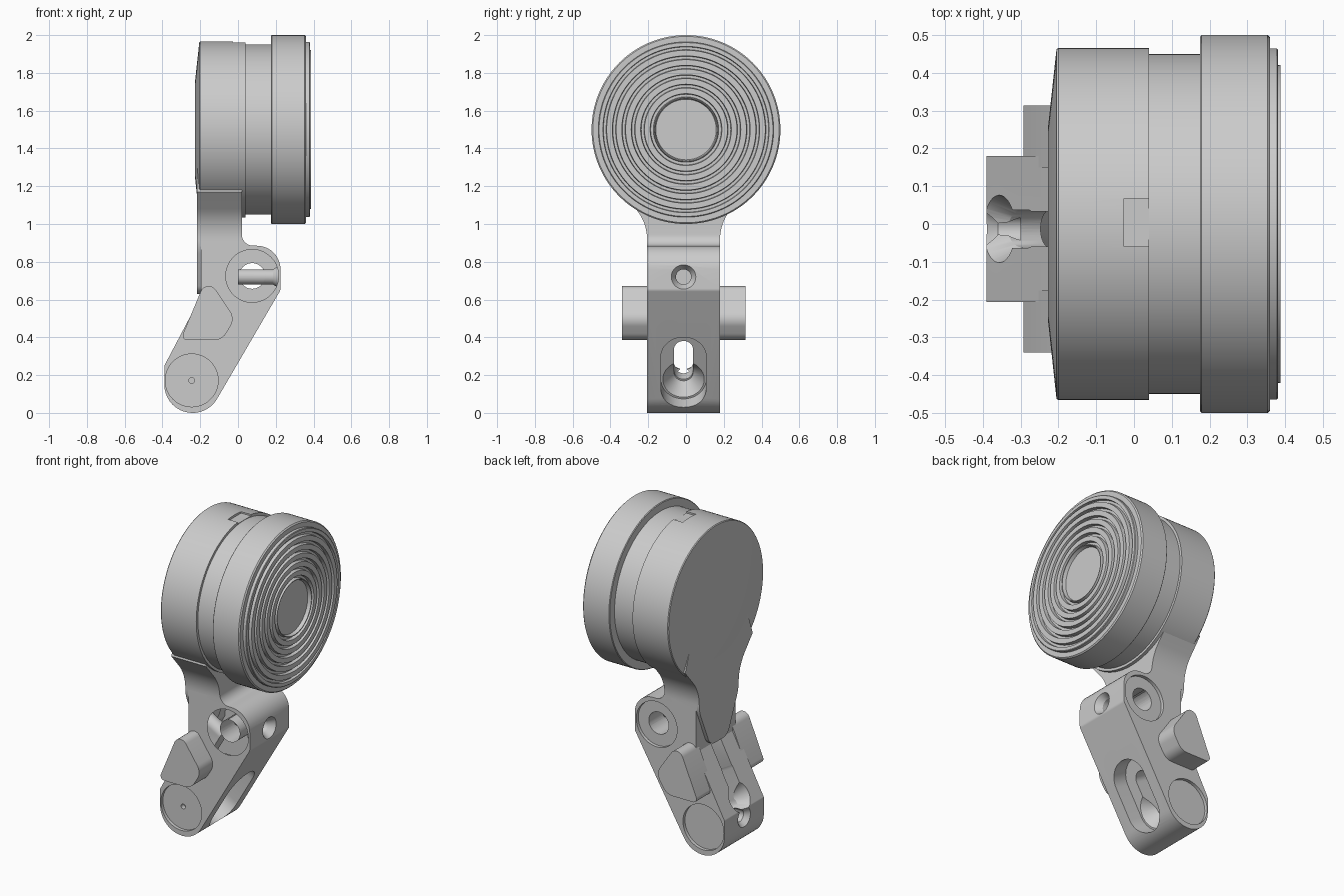
import bpy, bmesh, math
from mathutils import Matrix, Vector

cube = bpy.data.objects.get("Cube")
if cube:
    bpy.data.objects.remove(cube, do_unlink=True)

grey = bpy.data.materials.new("plain grey")
grey.use_nodes = True
COLOUR = (0.6, 0.6, 0.6, 1)
grey.diffuse_color = COLOUR
grey.node_tree.nodes["Principled BSDF"].inputs["Base Color"].default_value = COLOUR


def frame(x, y, origin=(0, 0, 0)):
    """Local axes: the profile lies in x-y and is extruded along z."""
    x, y = Vector(x).normalized(), Vector(y).normalized()
    m = Matrix((x, y, x.cross(y))).transposed().to_4x4()
    m.translation = origin
    return m


MID = -0.013                      # arm centre line in y
HALF = 0.193                      # arm half width
DRUM = frame((0, 1, 0), (0, 0, 1), (0, 0, 1.5))
NECK = frame((0, 1, 0), (0, 0, 1), (0, MID, 0))
SIDE = frame((1, 0, 0), (0, 0, 1), (0, MID, 0))
SLOPE = frame((0, 1, 0), (0.504, 0, 0.864), (-0.09, MID, 0.11))


def at(m, x, y, z=0):
    return m @ Matrix.Translation((x, y, z))


def finish(name, bm, m):
    bmesh.ops.recalc_face_normals(bm, faces=bm.faces)
    bm.transform(m)
    me = bpy.data.meshes.new(name)
    bm.to_mesh(me)
    bm.free()
    ob = bpy.data.objects.new(name, me)
    bpy.context.collection.objects.link(ob)
    me.materials.append(grey)
    return ob


def rounded(corners, steps=10):
    """Polygon from (x, y, fillet radius) corners."""
    out = []
    for i, (x, y, r) in enumerate(corners):
        p = Vector((x, y))
        if not r:
            out.append(p)
            continue
        a = (Vector(corners[i - 1][:2]) - p).normalized()
        b = (Vector(corners[(i + 1) % len(corners)][:2]) - p).normalized()
        half = a.angle(b) / 2
        c = p + (a + b).normalized() * r / math.sin(half)
        t = r / math.tan(half)
        u, v = (p + a * t - c).normalized(), (p + b * t - c).normalized()
        for k in range(steps + 1):
            out.append(c + u.slerp(v, k / steps) * r)
    return out


def prism(name, pts, lo, hi, m):
    bm = bmesh.new()
    face = bm.faces.new([bm.verts.new((p[0], p[1], lo)) for p in pts])
    new = bmesh.ops.extrude_face_region(bm, geom=[face])["geom"]
    verts = [g for g in new if isinstance(g, bmesh.types.BMVert)]
    bmesh.ops.translate(bm, verts=verts, vec=(0, 0, hi - lo))
    return finish(name, bm, m)


def lathe(name, pts, m, steps=64):
    """Revolve (height, radius) points about local z; ends lie on the axis."""
    bm = bmesh.new()
    vs = [bm.verts.new((r, 0, h)) for h, r in pts]
    es = [bm.edges.new(pair) for pair in zip(vs, vs[1:])]
    bmesh.ops.spin(bm, geom=vs + es, cent=(0, 0, 0), axis=(0, 0, 1),
                   angle=math.tau, steps=steps, use_merge=True)
    bmesh.ops.remove_doubles(bm, verts=bm.verts, dist=1e-5)
    return finish(name, bm, m)


def disc(lo, hi, r, m, r2=None):
    return lathe("cutter", [(lo, 0), (lo, r), (hi, r2 or r), (hi, 0)], m, 48)


def stadium(s0, s1, r, lo, hi):
    ring = rounded([(-r, s0 - r, r * .999), (r, s0 - r, r * .999),
                    (r, s1 + r, r * .999), (-r, s1 + r, r * .999)])
    return prism("cutter", ring, lo, hi, SLOPE)


def cut(ob, cutters):
    bpy.context.view_layer.objects.active = ob
    for c in cutters:
        c.hide_render = True
        mod = ob.modifiers.new("cut", 'BOOLEAN')
        mod.operation, mod.solver, mod.object = 'DIFFERENCE', 'EXACT', c
        bpy.ops.object.modifier_apply(modifier=mod.name)
        bpy.data.objects.remove(c, do_unlink=True)


def smooth(ob):
    bpy.ops.object.select_all(action='DESELECT')
    ob.select_set(True)
    bpy.context.view_layer.objects.active = ob
    bpy.ops.object.shade_smooth_by_angle(angle=math.radians(25))


# Round rear housing with a shallow conical back and a small top notch
housing = lathe("rear_housing", [(-.228, 0), (-.228, .25), (-.205, .462), (-.2, .466),
                                 (.04, .466), (.04, 0)], DRUM, 128)
notch = prism("cutter", [(-.06, .452), (.068, .452), (.068, .6), (-.06, .6)],
              -.026, .06, DRUM)
cut(housing, [notch])

# Waist between housing and flange
waist = lathe("waist", [(.02, 0), (.02, .45), (.19, .45), (.19, 0)], DRUM, 128)

# Front flange with concentric grooves and a recessed centre disc
profile = [(.175, 0), (.175, .496), (.179, .5), (.353, .5), (.36, .493),
           (.36, .464), (.378, .464), (.381, .46)]
for i in range(6):
    r = .43 - .05 * i
    top = .381 if i == 0 else .387
    profile += [(top, r + .010), (.366, r + .007), (.366, r - .007), (.387, r - .010)]
profile += [(.387, .166), (.366, .160), (.366, 0)]
flange = lathe("front_flange", profile, DRUM, 128)

# Neck flaring from the arm into the housing
flare = [(HALF, 1.01, .25), (.33, 1.17, 0), (.25, 1.4, 0)]
mirror = [(-y, z, r) for y, z, r in reversed(flare)]
neck = prism("neck", rounded([(HALF, .88, 0)] + flare + mirror + [(-HALF, .88, 0)]),
             -.2, .02, NECK)

# Tapered tongue on the back of the neck
tongue_side = [(.085, .63, .07), (HALF, .88, .2)] + flare
tongue_mirror = [(-y, z, r) for y, z, r in reversed(tongue_side)]
tongue = prism("back_tongue", rounded(tongue_side + tongue_mirror), -.217, -.185, NECK)

# Slanted arm
arm = prism("arm", rounded([
    (-.195, 1.0, 0), (.02, 1.0, 0), (.02, .885, .06), (.225, .885, .125),
    (.225, .65, .03), (-.154, 0, .149), (-.39, 0, .149), (-.39, .25, .02),
    (-.195, .62, 0)]), -HALF, HALF, SIDE)

pivot, foot = at(SIDE, .075, .725), at(SIDE, -.245, .172)
cutters = [disc(-.5, .5, .068, pivot)]
for side in (-1, 1):
    for hub in (pivot, foot):
        cutters.append(disc(side * HALF - .02, side * HALF + .02, .14, hub))
cutters.append(disc(HALF - .05, HALF, .015, foot))
# Long pocket and narrow through slot with flared ends
cutters += [stadium(.02, .216, .12, -.10, .2), stadium(.03, .205, .05, -.5, 0),
            stadium(.04, .42, .046, -.5, -.24),
            disc(-.17, -.09, .05, at(SLOPE, 0, .02), .118),
            disc(-.42, -.24, .13, at(SLOPE, 0, .04), .046)]
# Countersunk screw holes at the front and back
front_hole, back_hole = at(NECK, 0, .72), at(NECK, 0, .2)
cutters += [disc(.185, .23, .04, front_hole, .068), disc(.0, .2, .04, front_hole),
            disc(-.395, -.36, .065, back_hole, .036), disc(-.37, -.3, .036, back_hole)]
cut(arm, cutters)

# Side wings
wing_shape = rounded([(-.165, .72, .045), (-.015, .50, .075), (-.085, .385, .075),
                      (-.305, .385, .025)])
wings = [prism("right_wing", wing_shape, HALF - .03, .327, SIDE),
         prism("left_wing", wing_shape, -.327, -HALF + .03, SIDE)]

for ob in [housing, waist, flange, neck, tongue, arm] + wings:
    smooth(ob)
